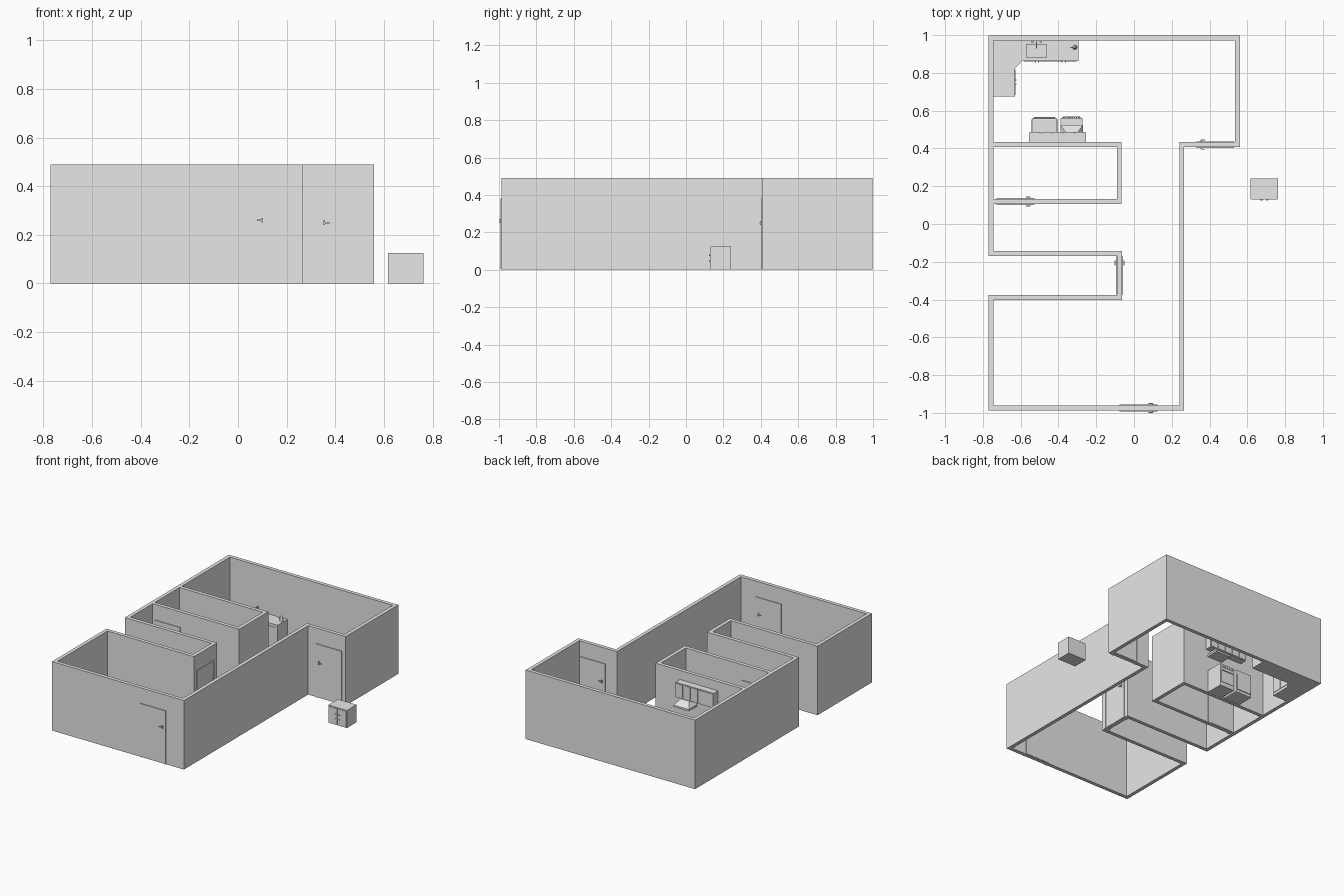
import bpy, bmesh, math
from mathutils import Vector, Matrix

if "Cube" in bpy.data.objects:
    bpy.data.objects.remove(bpy.data.objects["Cube"])

grey = bpy.data.materials.new("plain_grey")
grey.diffuse_color = (0.8, 0.8, 0.8, 1)
grey.use_nodes = True
grey.node_tree.nodes["Principled BSDF"].inputs["Base Color"].default_value = grey.diffuse_color


def finish(name, bm):
    me = bpy.data.meshes.new(name)
    bm.to_mesh(me)
    bm.free()
    me.materials.append(grey)
    ob = bpy.data.objects.new(name, me)
    bpy.context.collection.objects.link(ob)
    return ob


def add_box(bm, x0, x1, y0, y1, z0, z1):
    m = Matrix.Translation(((x0 + x1) / 2, (y0 + y1) / 2, (z0 + z1) / 2))
    m = m @ Matrix.Diagonal((x1 - x0, y1 - y0, z1 - z0, 1))
    bmesh.ops.create_cube(bm, size=1, matrix=m)


def boxes(name, *dims):
    bm = bmesh.new()
    for d in dims:
        add_box(bm, *d)
    return finish(name, bm)


def wall(name, pts, closed):
    # vertical sheet along a plan path, thickened inward
    bm = bmesh.new()
    low = [bm.verts.new((x, y, 0)) for x, y in pts]
    top = [bm.verts.new((x, y, 0.49)) for x, y in pts]
    n = len(pts)
    for i in range(n if closed else n - 1):
        j = (i + 1) % n
        bm.faces.new((low[i], low[j], top[j], top[i]))
    ob = finish(name, bm)
    s = ob.modifiers.new("thickness", 'SOLIDIFY')
    s.thickness, s.offset, s.use_even_offset = 0.026, -1, True
    return ob


def prism(name, pts, z0, z1):
    bm = bmesh.new()
    f = bm.faces.new([bm.verts.new((x, y, z0)) for x, y in pts])
    r = bmesh.ops.extrude_face_region(bm, geom=[f])
    bmesh.ops.translate(bm, vec=(0, 0, z1 - z0),
                        verts=[v for v in r["geom"] if isinstance(v, bmesh.types.BMVert)])
    bmesh.ops.recalc_face_normals(bm, faces=bm.faces)
    return finish(name, bm)


def cylinder(name, r, h, loc, rot=(0, 0, 0), r2=None):
    bm = bmesh.new()
    bmesh.ops.create_cone(bm, segments=12, cap_ends=True, radius1=r,
                          radius2=r if r2 is None else r2, depth=h)
    ob = finish(name, bm)
    ob.location, ob.rotation_euler = loc, rot
    return ob


# outer walls with the open recess on the left, and the closed inner room
wall("outer_walls", [(-0.77, 0.998), (-0.77, -0.17), (-0.09, -0.17), (-0.09, -0.376),
                     (-0.77, -0.376), (-0.77, -0.987), (0.266, -0.987), (0.266, 0.407),
                     (0.56, 0.407), (0.56, 0.998)], True)
wall("inner_room_walls", [(-0.744, 0.106), (-0.065, 0.106),
                          (-0.065, 0.433), (-0.744, 0.433)], False)


# doors: jambs, lintel, leaf and handles on both wall faces
def door(name, loc, angle, side, hz):
    bm = bmesh.new()
    t, w = 0.018, 0.1
    add_box(bm, -w, -w + 0.012, -t, t, 0, 0.38)
    add_box(bm, w - 0.012, w, -t, t, 0, 0.38)
    add_box(bm, -w, w, -t, t, 0.368, 0.38)
    add_box(bm, -w + 0.012, w - 0.012, -0.0155, 0.0155, 0.004, 0.368)
    hx = side * 0.076
    for s in (-1, 1):
        a, b = sorted((s * 0.0155, s * 0.024))
        add_box(bm, hx - 0.003, hx + 0.003, a, b, hz - 0.01, hz + 0.01)
        a, b = sorted((s * 0.022, s * 0.0265))
        c, d = sorted((hx, hx - side * 0.022))
        add_box(bm, c, d, a, b, hz - 0.003, hz + 0.003)
    ob = finish(name, bm)
    ob.location, ob.rotation_euler = loc, (0, 0, angle)


door("front_door", (0.024, -0.974, 0), 0, 1, 0.26)
door("side_door", (0.43, 0.42, 0), 0, -1, 0.25)
door("inner_room_door", (-0.627, 0.119, 0), 0, 1, 0.25)
door("hall_door", (-0.077, -0.273, 0), math.pi / 2, 1, 0.25)

# L-shaped kitchen counter with a sunken sink
plan = [(-0.744, 0.972), (-0.744, 0.675), (-0.63, 0.675), (-0.63, 0.825),
        (-0.593, 0.863), (-0.293, 0.863), (-0.293, 0.972)]
counter = prism("kitchen_counter", plan, 0, 0.168)
cutter = boxes("sink_cutter", (-0.57, -0.462, 0.882, 0.95, 0.125, 0.2))
cutter.hide_render = True
cutter.hide_viewport = True
b = counter.modifiers.new("sink", 'BOOLEAN')
b.operation, b.object, b.solver = 'DIFFERENCE', cutter, 'EXACT'

# counter fronts and handles
boxes("counter_doors", *[(x, x + 0.066, 0.86, 0.864, 0.02, 0.15)
                         for x in (-0.583, -0.512, -0.441, -0.37)],
      *[(-0.631, -0.627, y, y + 0.066, 0.02, 0.15) for y in (0.682, 0.753)])
boxes("counter_handles", *[(x, x + 0.005, 0.854, 0.861, 0.115, 0.135)
                           for x in (-0.525, -0.508, -0.383, -0.366)],
      *[(-0.628, -0.621, y, y + 0.005, 0.115, 0.135) for y in (0.738, 0.76)])

# tap: spout and two valves
cylinder("tap_stem", 0.003, 0.035, (-0.516, 0.963, 0.185))
boxes("tap_spout", (-0.519, -0.513, 0.93, 0.966, 0.2, 0.205))
for s in (-1, 1):
    cylinder("tap_valve", 0.006, 0.014, (-0.516 + s * 0.022, 0.963, 0.175))

# small pot on the counter
cylinder("pot_body", 0.012, 0.028, (-0.313, 0.935, 0.182), r2=0.009)
cylinder("pot_lid", 0.009, 0.008, (-0.313, 0.935, 0.2), r2=0.003)
boxes("pot_handle", (-0.335, -0.322, 0.932, 0.938, 0.182, 0.188))

# wall cabinet with five doors
boxes("wall_cabinet", (-0.555, -0.255, 0.432, 0.482, 0.32, 0.425))
boxes("cabinet_doors", *[(-0.552 + 0.06 * i, -0.498 + 0.06 * i, 0.481, 0.486, 0.325, 0.42)
                         for i in range(5)])

# cooker hood tapering up to the cabinet
bm = bmesh.new()
ring = [[bm.verts.new(p) for p in ((-0.33 - w, 0.433, z), (-0.33 + w, 0.433, z),
                                   (-0.33 + w, y, z), (-0.33 - w, y, z))]
        for w, y, z in ((0.06, 0.525, 0.27), (0.06, 0.525, 0.283), (0.032, 0.486, 0.32))]
for lo, hi in zip(ring, ring[1:]):
    for i in range(4):
        j = (i + 1) % 4
        bm.faces.new((lo[i], lo[j], hi[j], hi[i]))
bm.faces.new(ring[0])
bm.faces.new(ring[2])
bmesh.ops.recalc_face_normals(bm, faces=bm.faces)
finish("cooker_hood", bm)

# cooker with oven door, knobs and burners
boxes("cooker", (-0.388, -0.272, 0.434, 0.56, 0, 0.165))
boxes("oven_door", (-0.38, -0.28, 0.559, 0.563, 0.03, 0.125))
boxes("oven_handle", (-0.375, -0.285, 0.562, 0.568, 0.115, 0.12))
for i in range(5):
    cylinder("cooker_knob", 0.005, 0.01, (-0.37 + 0.02 * i, 0.563, 0.145), (math.pi / 2, 0, 0))
for x in (-0.357, -0.303):
    for y in (0.475, 0.53):
        cylinder("burner", 0.018, 0.006, (x, y, 0.167))

# rounded appliance beside the cooker
unit = boxes("kitchen_appliance", (-0.542, -0.405, 0.434, 0.56, 0, 0.17))
v = unit.modifiers.new("rounding", 'BEVEL')
v.width, v.segments = 0.008, 2
boxes("appliance_door", (-0.53, -0.417, 0.559, 0.566, 0.02, 0.135))

# loose cupboard outside, with two doors and four knobs
boxes("cupboard", (0.617, 0.763, 0.132, 0.24, 0, 0.125))
boxes("cupboard_doors", (0.621, 0.688, 0.129, 0.133, 0.006, 0.119),
      (0.692, 0.759, 0.129, 0.133, 0.006, 0.119))
for x in (0.675, 0.705):
    for z in (0.045, 0.078):
        cylinder("cupboard_knob", 0.004, 0.007, (x, 0.127, z), (math.pi / 2, 0, 0))
